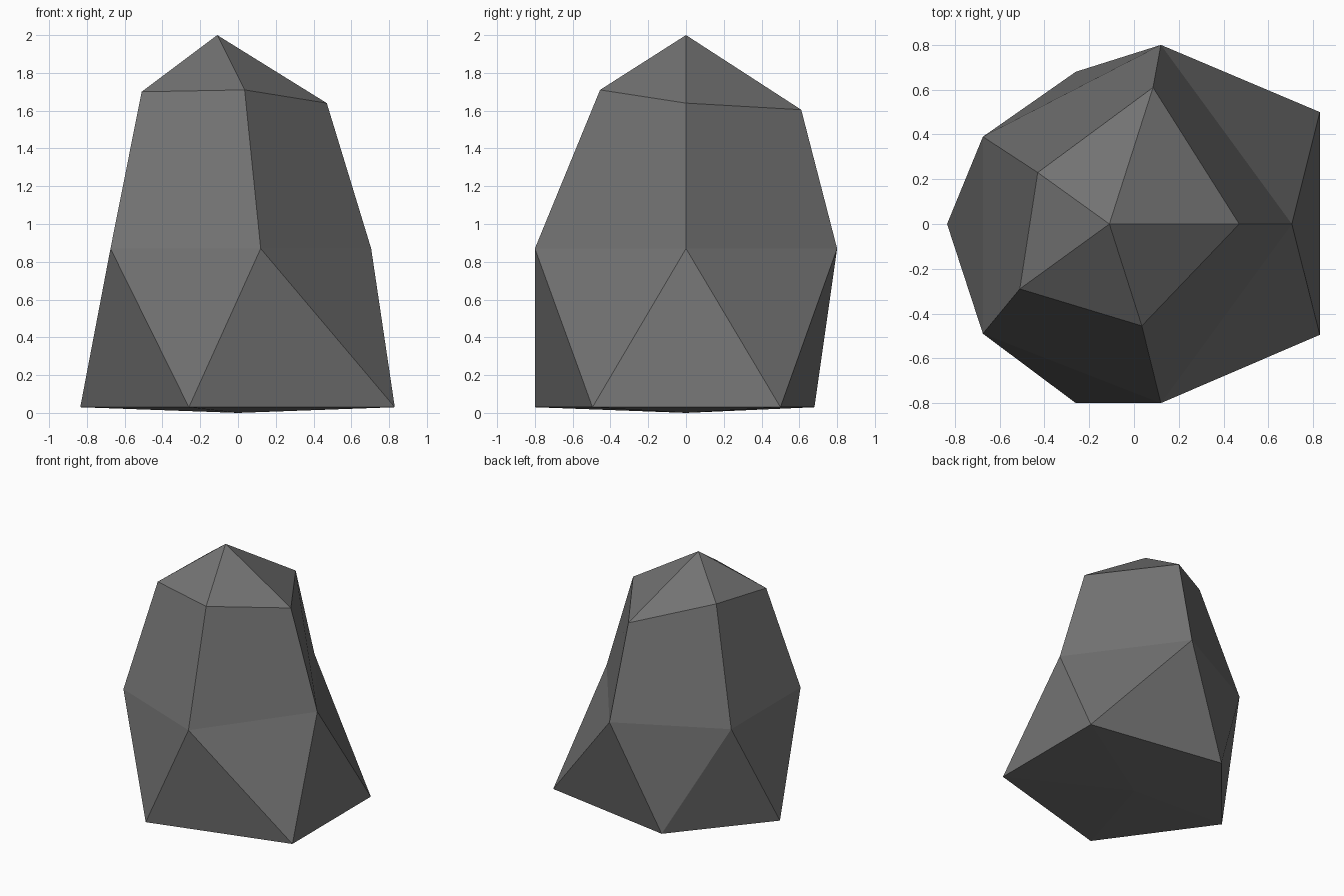
import bpy
import bmesh

# Remove the default cube
cube = bpy.data.objects.get("Cube")
if cube:
    bpy.data.objects.remove(cube, do_unlink=True)

# Stone colour
stone = bpy.data.materials.new("dark_grey_stone")
stone.use_nodes = True
grey = (0.17, 0.17, 0.17, 1.0)
stone.diffuse_color = grey
shader = stone.node_tree.nodes["Principled BSDF"]
shader.inputs["Base Color"].default_value = grey
shader.inputs["Roughness"].default_value = 0.9

# Five-sided cross-sections, counter-clockwise from above
FOOT = [(0.83, 0.5, 0.03), (-0.26, 0.68, 0.03), (-0.835, 0, 0.03),
        (-0.26, -0.8, 0.03), (0.83, -0.495, 0.03)]
WAIST = [(0.705, 0, 0.87), (0.12, 0.8, 0.87), (-0.675, 0.39, 0.87),
         (-0.675, -0.49, 0.87), (0.12, -0.8, 0.87)]
SHOULDER = [(0.47, 0, 1.64), (0.085, 0.61, 1.605), (-0.43, 0.23, 1.75),
            (-0.51, -0.29, 1.70), (0.035, -0.455, 1.71)]

bm = bmesh.new()
foot, waist, shoulder = ([bm.verts.new(p) for p in ring]
                         for ring in (FOOT, WAIST, SHOULDER))
base = bm.verts.new((0, 0, 0))
peak = bm.verts.new((-0.11, 0, 2))

for i in range(5):
    j = (i + 1) % 5
    bm.faces.new((base, foot[j], foot[i]))                        # underside
    bm.faces.new((foot[i], waist[j], waist[i]))                   # lower facets
    bm.faces.new((foot[i], foot[j], waist[j]))
    bm.faces.new((waist[i], waist[j], shoulder[j], shoulder[i]))  # sides
    bm.faces.new((shoulder[i], shoulder[j], peak))                # crown

bmesh.ops.recalc_face_normals(bm, faces=bm.faces[:])
mesh = bpy.data.meshes.new("rock")
bm.to_mesh(mesh)
bm.free()
mesh.materials.append(stone)
rock = bpy.data.objects.new("rock", mesh)
bpy.context.collection.objects.link(rock)
